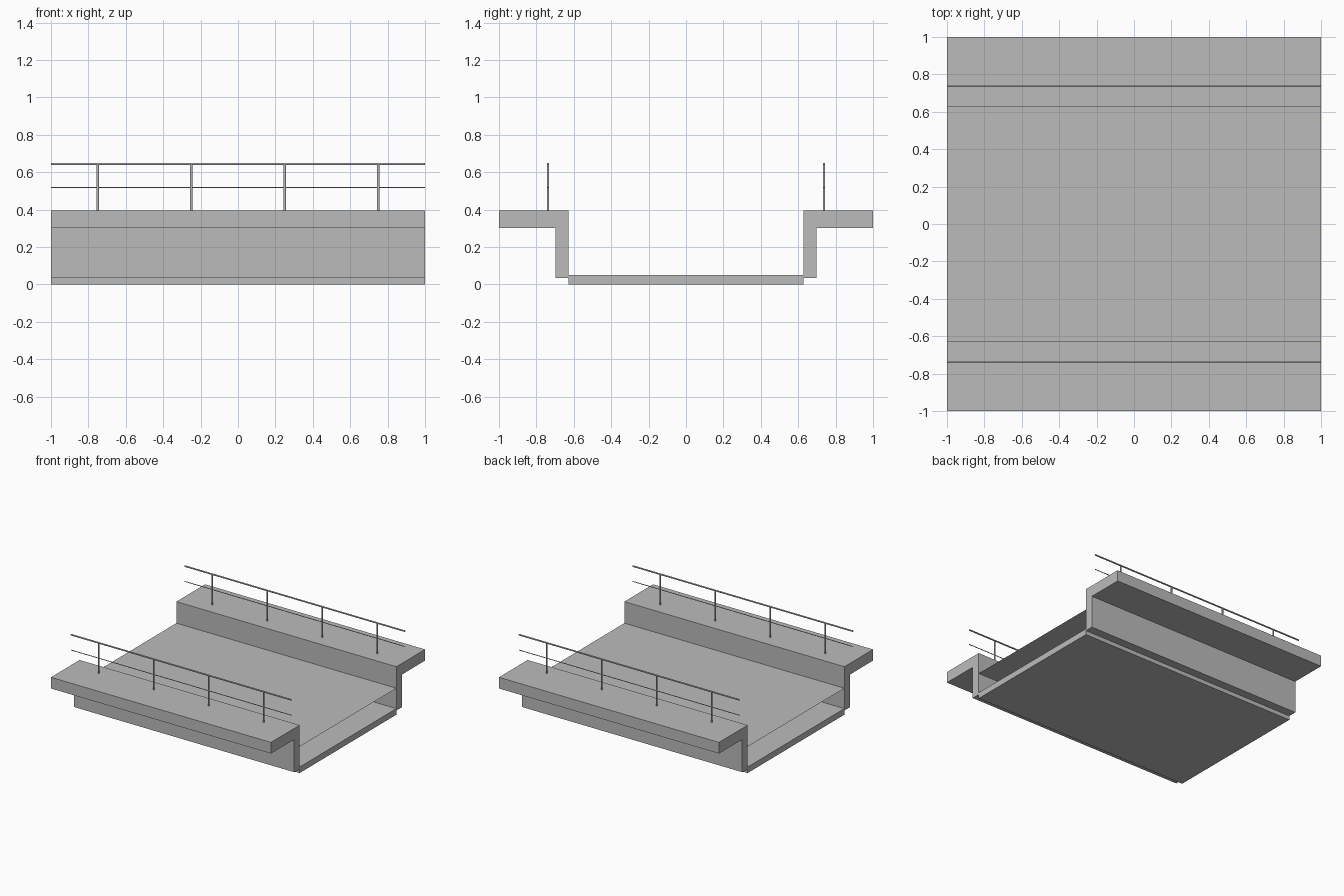
import bpy
import bmesh
from math import pi, radians
from mathutils import Matrix

cube = bpy.data.objects.get("Cube")
if cube:
    bpy.data.objects.remove(cube, do_unlink=True)

grey = bpy.data.materials.new("concrete grey")
grey.use_nodes = True
grey.diffuse_color = (0.5, 0.5, 0.5, 1)
grey.node_tree.nodes["Principled BSDF"].inputs["Base Color"].default_value = (0.5, 0.5, 0.5, 1)

LENGTH = 2.0
INNER, OUTER = 0.628, 0.698      # faces of the retaining walls
DECK_TOP, DECK_BASE = 0.394, 0.302
RAIL_Y = 0.738


def finish(name, bm):
    bmesh.ops.recalc_face_normals(bm, faces=bm.faces)
    mesh = bpy.data.meshes.new(name)
    bm.to_mesh(mesh)
    bm.free()
    mesh.materials.append(grey)
    obj = bpy.data.objects.new(name, mesh)
    bpy.context.collection.objects.link(obj)
    return obj


def extrusion(name, profile):
    """Sweep a (y, z) outline along the whole length."""
    bm = bmesh.new()
    face = bm.faces.new([bm.verts.new((-LENGTH / 2, y, z)) for y, z in profile])
    moved = bmesh.ops.extrude_face_region(bm, geom=[face])["geom"]
    verts = [v for v in moved if isinstance(v, bmesh.types.BMVert)]
    bmesh.ops.translate(bm, verts=verts, vec=(LENGTH, 0, 0))
    return finish(name, bm)


def tube(name, radius, length, centre, axis):
    bm = bmesh.new()
    turn = Matrix.Rotation(pi / 2, 4, "Y") if axis == "X" else Matrix()
    bmesh.ops.create_cone(bm, cap_ends=True, segments=16, radius1=radius,
                          radius2=radius, depth=length,
                          matrix=Matrix.Translation(centre) @ turn)
    obj = finish(name, bm)
    bpy.ops.object.select_all(action="DESELECT")
    obj.select_set(True)
    bpy.context.view_layer.objects.active = obj
    bpy.ops.object.shade_smooth_by_angle(angle=radians(40))
    return obj


# Channel bed between the walls
extrusion("channel_bed", [(-INNER, 0), (INNER, 0), (INNER, 0.05), (-INNER, 0.05)])

# Thin water sheet above the bed
bm = bmesh.new()
bm.faces.new([bm.verts.new((x * LENGTH / 2, y * INNER, 0.217))
              for x, y in ((-1, -1), (1, -1), (1, 1), (-1, 1))])
finish("water_surface", bm)

for side, s in (("front", -1), ("back", 1)):
    # Walkway deck and retaining wall in one stepped section
    extrusion(side + "_walkway", [
        (s * INNER, 0.034), (s * OUTER, 0.034), (s * OUTER, DECK_BASE),
        (s * 1.0, DECK_BASE), (s * 1.0, DECK_TOP), (s * INNER, DECK_TOP)])

    # Railing
    y = s * RAIL_Y
    tube(side + "_top_rail", 0.006, LENGTH, (0, y, 0.644), "X")
    tube(side + "_middle_rail", 0.003, LENGTH, (0, y, 0.518), "X")
    for i in range(4):
        height = 0.642 - DECK_TOP
        tube(f"{side}_post_{i + 1}", 0.0065, height,
             (-0.75 + 0.5 * i, y, DECK_TOP + height / 2), "Z")
